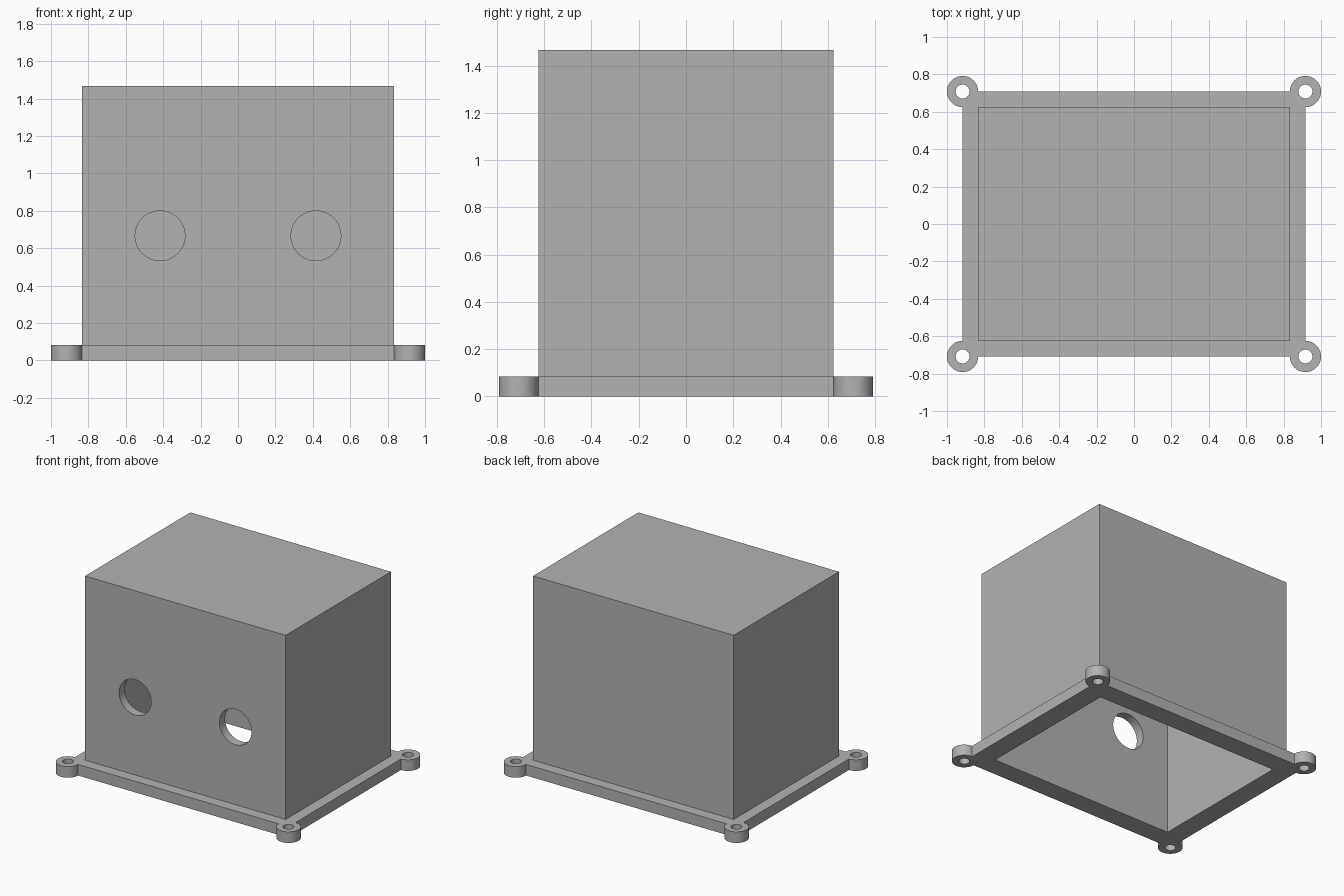
import bpy, bmesh, math
from mathutils import Vector

if "Cube" in bpy.data.objects:
    bpy.data.objects.remove(bpy.data.objects["Cube"], do_unlink=True)

MM = 1 / 60                                   # one design unit
BOX_X, BOX_Y, HEIGHT = 50 * MM, 37.5 * MM, 88 * MM
LUG, FLANGE_H, WALL = 5 * MM, 5 * MM, 4 * MM
LUG_X, LUG_Y = BOX_X + LUG, BOX_Y + LUG

grey = bpy.data.materials.new("plain grey")
grey.use_nodes = True
colour = (0.45, 0.45, 0.45, 1)
grey.diffuse_color = colour
grey.node_tree.nodes["Principled BSDF"].inputs["Base Color"].default_value = colour


def extrude(name, outline, depth, origin=(0, 0, 0), rot=(0, 0, 0)):
    """Prism from a flat outline, raised along its local z."""
    bm = bmesh.new()
    face = bm.faces.new([bm.verts.new((x, y, 0)) for x, y in outline])
    new = bmesh.ops.extrude_face_region(bm, geom=[face])["geom"]
    bmesh.ops.translate(bm, vec=Vector((0, 0, depth)),
                        verts=[v for v in new if isinstance(v, bmesh.types.BMVert)])
    bmesh.ops.recalc_face_normals(bm, faces=bm.faces)
    mesh = bpy.data.meshes.new(name)
    bm.to_mesh(mesh)
    bm.free()
    mesh.materials.append(grey)
    obj = bpy.data.objects.new(name, mesh)
    obj.location, obj.rotation_euler = origin, rot
    bpy.context.collection.objects.link(obj)
    return obj


def arc(cx, cy, r, start, sweep, n):
    return [(cx + r * math.cos(start + sweep * i / n),
             cy + r * math.sin(start + sweep * i / n)) for i in range(n + 1)]


def circle(r, n=64):
    return arc(0, 0, r, 0, math.tau, n)[:-1]


def rect(x, y):
    return [(-x, -y), (x, -y), (x, y), (-x, y)]


def combine(target, tool, operation):
    """Apply a boolean, then discard the tool."""
    mod = target.modifiers.new(operation.title(), "BOOLEAN")
    mod.operation, mod.object, mod.solver = operation, tool, "EXACT"
    bpy.context.view_layer.update()
    bpy.context.view_layer.objects.active = target
    bpy.ops.object.modifier_apply(modifier=mod.name)
    bpy.data.objects.remove(tool, do_unlink=True)


# Flange outline: a rectangle with a three-quarter round lug at each corner
outline = []
for i, (sx, sy) in enumerate([(1, 1), (-1, 1), (-1, -1), (1, -1)]):
    outline += arc(sx * LUG_X, sy * LUG_Y, LUG, (i - 1) * math.pi / 2, 1.5 * math.pi, 36)
enclosure = extrude("enclosure", outline, FLANGE_H)

# Box rising from the flange
sunk = FLANGE_H / 2
combine(enclosure, extrude("box", rect(BOX_X, BOX_Y), HEIGHT - sunk, (0, 0, sunk)), "UNION")

# Hollow inside, open at the bottom
combine(enclosure, extrude("cavity", rect(BOX_X - WALL, BOX_Y - WALL),
                           HEIGHT - WALL + 0.1, (0, 0, -0.1)), "DIFFERENCE")

# Two round ports in the front wall
for sx in (-1, 1):
    port = extrude("port", circle(8 * MM), 0.3,
                   (sx * 25 * MM, -BOX_Y + 0.15, 40 * MM), (math.pi / 2, 0, 0))
    combine(enclosure, port, "DIFFERENCE")

# Screw holes through the lugs
for sx in (-1, 1):
    for sy in (-1, 1):
        hole = extrude("screw_hole", circle(2.25 * MM, 40), 0.3,
                       (sx * LUG_X, sy * LUG_Y, -0.1))
        combine(enclosure, hole, "DIFFERENCE")

bpy.ops.object.select_all(action="DESELECT")
enclosure.select_set(True)
bpy.context.view_layer.objects.active = enclosure
bpy.ops.object.shade_smooth_by_angle(angle=math.radians(30))
